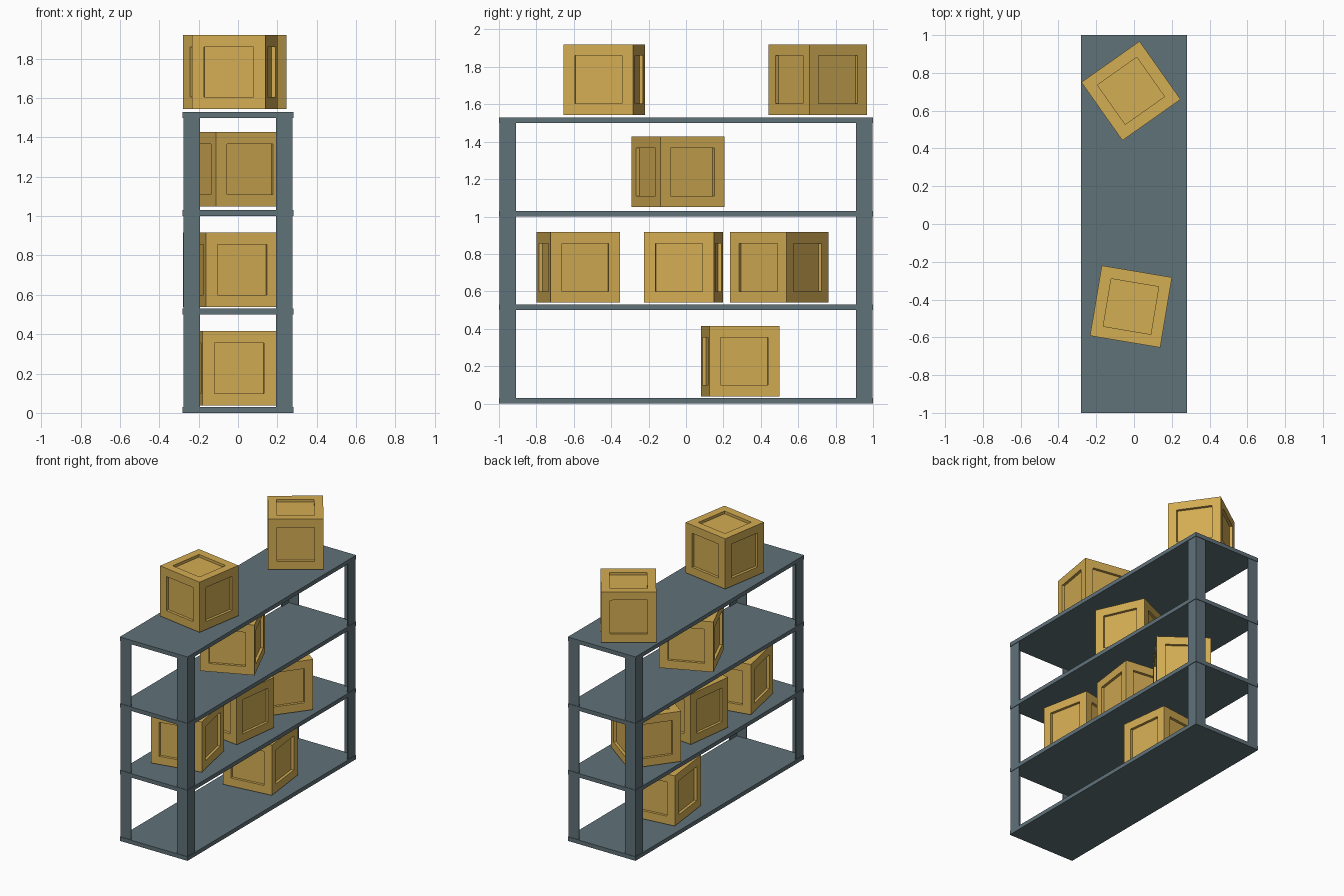
import bpy, bmesh, math
from mathutils import Matrix, Vector

if "Cube" in bpy.data.objects:
    bpy.data.objects.remove(bpy.data.objects["Cube"])


def material(name, rgb):
    m = bpy.data.materials.new(name)
    m.diffuse_color = (*rgb, 1)
    m.use_nodes = True
    m.node_tree.nodes["Principled BSDF"].inputs["Base Color"].default_value = m.diffuse_color
    return m


STEEL = material("slate steel", (0.117, 0.168, 0.191))
WOOD = material("crate wood", (0.655, 0.417, 0.088))


def finish(bm, name, mat):
    bmesh.ops.recalc_face_normals(bm, faces=bm.faces)
    me = bpy.data.meshes.new(name)
    bm.to_mesh(me)
    bm.free()
    me.materials.append(mat)
    ob = bpy.data.objects.new(name, me)
    bpy.context.collection.objects.link(ob)
    return ob


def box(name, lo, hi, mat):
    lo, hi = Vector(lo), Vector(hi)
    bm = bmesh.new()
    bmesh.ops.create_cube(bm, size=1, matrix=Matrix.Translation((lo + hi) / 2)
                          @ Matrix.Diagonal((*(hi - lo), 1)))
    return finish(bm, name, mat)


def angle_post(name, sx, sy):
    """Upright with an L-shaped section, its corner facing outwards."""
    x, y, w, d, t = 0.277, 0.996, 0.085, 0.088, 0.006
    outline = [(x, y), (x - w, y), (x - w, y - t), (x - t, y - t),
               (x - t, y - d), (x, y - d)]
    bm = bmesh.new()
    face = bm.faces.new([bm.verts.new((sx * a, sy * b, 0.01)) for a, b in outline])
    ext = bmesh.ops.extrude_face_region(bm, geom=[face])
    verts = [g for g in ext["geom"] if isinstance(g, bmesh.types.BMVert)]
    bmesh.ops.translate(bm, verts=verts, vec=(0, 0, 1.5))
    return finish(bm, name, STEEL)


def crate(name, y, z, degrees, size=0.377):
    """Cube with a square recessed panel on every side."""
    bm = bmesh.new()
    bmesh.ops.create_cube(bm, size=size)
    bmesh.ops.recalc_face_normals(bm, faces=bm.faces)
    panels = list(bm.faces)
    bmesh.ops.inset_individual(bm, faces=panels, thickness=0.061, depth=0,
                               use_even_offset=True)
    # straight-walled recess: extrude each panel, then push it inwards
    for f in bmesh.ops.extrude_discrete_faces(bm, faces=panels)["faces"]:
        bmesh.ops.translate(bm, verts=f.verts, vec=-0.02 * f.normal.normalized())
    ob = finish(bm, name, WOOD)
    ob.location = (-0.016, y, z + size / 2)
    ob.rotation_euler.z = math.radians(degrees)


# Shelf boards
for i in range(4):
    z = 0.5 * i
    box(f"shelf_{i + 1}", (-0.281, -1, z), (0.281, 1, z + 0.03), STEEL)

# Corner uprights
for sx, side in ((-1, "left"), (1, "right")):
    for sy, end in ((-1, "front"), (1, "back")):
        angle_post(f"{end}_{side}_post", sx, sy)

# Crates: y, base height, turn
for i, c in enumerate([(0.29, 0.038, 6.8),
                       (-0.576, 0.539, 11.5), (-0.013, 0.539, -7.5), (0.498, 0.539, -36.5),
                       (-0.042, 1.05, 24),
                       (-0.437, 1.544, -9.5), (0.705, 1.544, 35.2)]):
    crate(f"crate_{i + 1}", *c)
